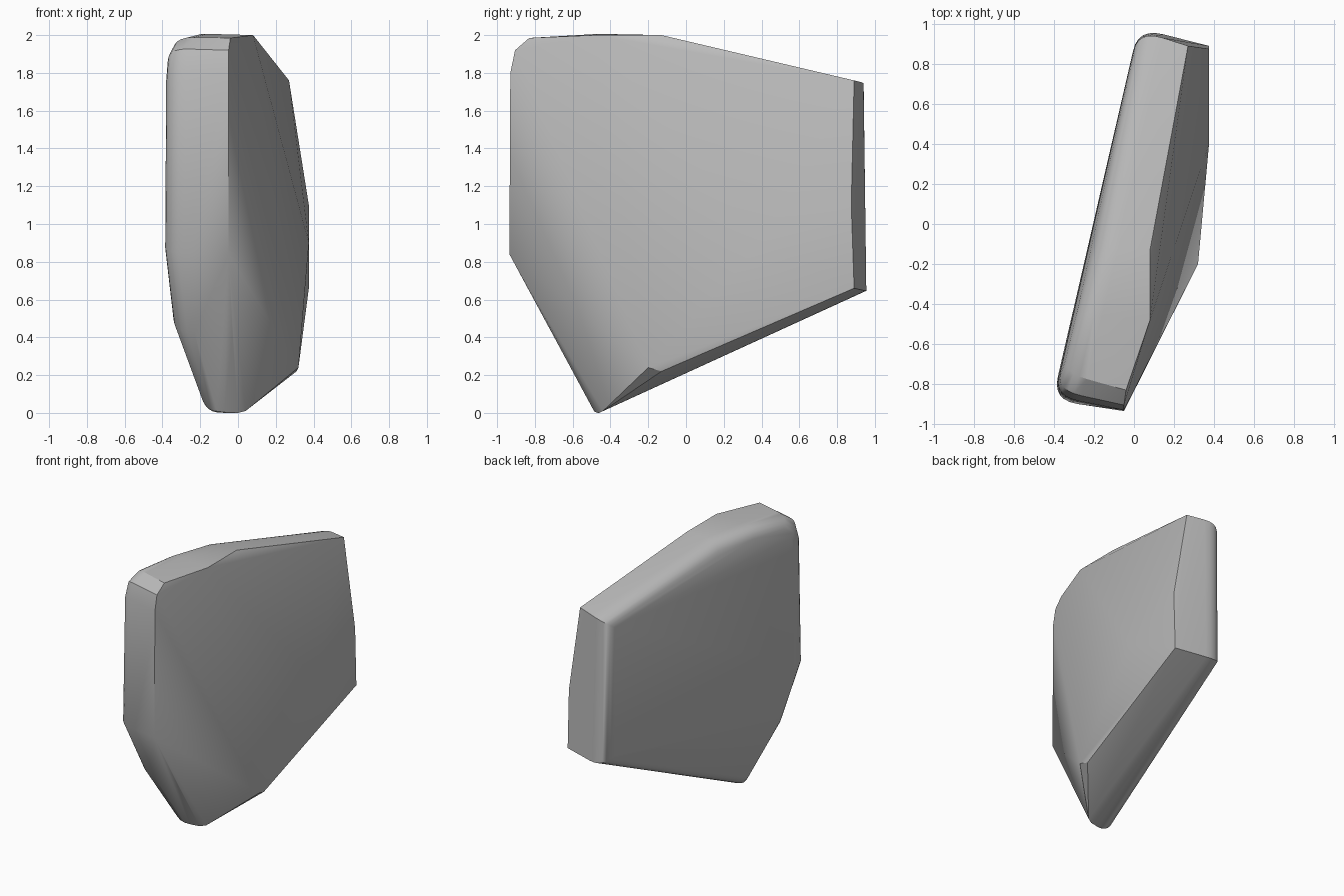
import bpy
import bmesh
from math import radians
from mathutils import Vector

cube = bpy.data.objects.get("Cube")
if cube:
    bpy.data.objects.remove(cube, do_unlink=True)

# Stone colour
stone = bpy.data.materials.new("stone grey")
stone.use_nodes = True
colour = (0.5, 0.5, 0.5, 1)
stone.diffuse_color = colour
stone.node_tree.nodes["Principled BSDF"].inputs["Base Color"].default_value = colour

# Paired corners around the slab: crisp rim on the left face, rounded rim on the right face
corners = [
    ((-.05, -.93, 1.8), (-.40, -.86, 1.82)),
    ((-.05, -.905, 1.92), (-.39, -.83, 1.93)),
    ((-.04, -.83, 1.985), (-.36, -.74, 1.99)),
    ((.08, -.48, 2), (-.29, -.45, 2.01)),
    ((.08, -.13, 2), (-.21, -.12, 1.99)),
    ((.27, .89, 1.76), (.02, .97, 1.74)),
    ((.375, .875, 1.1), (.02, .975, 1.1)),
    ((.375, .89, .66), (.02, .98, .64)),
    ((.04, -.44, .01), (-.19, -.49, -.01)),
    ((0, -.46, 0), (-.20, -.51, .01)),
    ((-.03, -.70, .42), (-.36, -.70, .43)),
    ((-.05, -.935, .84), (-.41, -.88, .85)),
]
# Extra points where the left face swells outward
swell = [(.32, -.2, .24), (.31, -.13, .22), (.375, .4, .9)]
face_centre = Vector((-.19, 0, 1.1))
radius = .13


def rounded(rim, corner, steps=6):
    """Curve from the slab side, over the corner, onto the right face."""
    rim, corner = Vector(rim), Vector(corner)
    start = corner + (rim - corner).normalized() * radius
    end = corner + (face_centre - corner).normalized() * radius
    for i in range(steps + 1):
        t = i / steps
        yield start * (1 - t) ** 2 + corner * 2 * t * (1 - t) + end * t * t


# Wrap a hull around the corners and curves
bm = bmesh.new()
for rim, corner in corners:
    bm.verts.new(rim)
    for point in rounded(rim, corner):
        bm.verts.new(point)
for point in swell:
    bm.verts.new(point)
hull = bmesh.ops.convex_hull(bm, input=bm.verts[:])
spare = {g for g in hull["geom_interior"] + hull["geom_unused"]
         if isinstance(g, bmesh.types.BMVert)}
bmesh.ops.delete(bm, geom=list(spare), context="VERTS")
bmesh.ops.recalc_face_normals(bm, faces=bm.faces[:])

mesh = bpy.data.meshes.new("stone_slab")
bm.to_mesh(mesh)
bm.free()
mesh.materials.append(stone)
slab = bpy.data.objects.new("stone_slab", mesh)
bpy.context.collection.objects.link(slab)

# Smooth rounded rim, crisp left rim
bpy.ops.object.select_all(action="DESELECT")
slab.select_set(True)
bpy.context.view_layer.objects.active = slab
bpy.ops.object.shade_smooth_by_angle(angle=radians(30))
